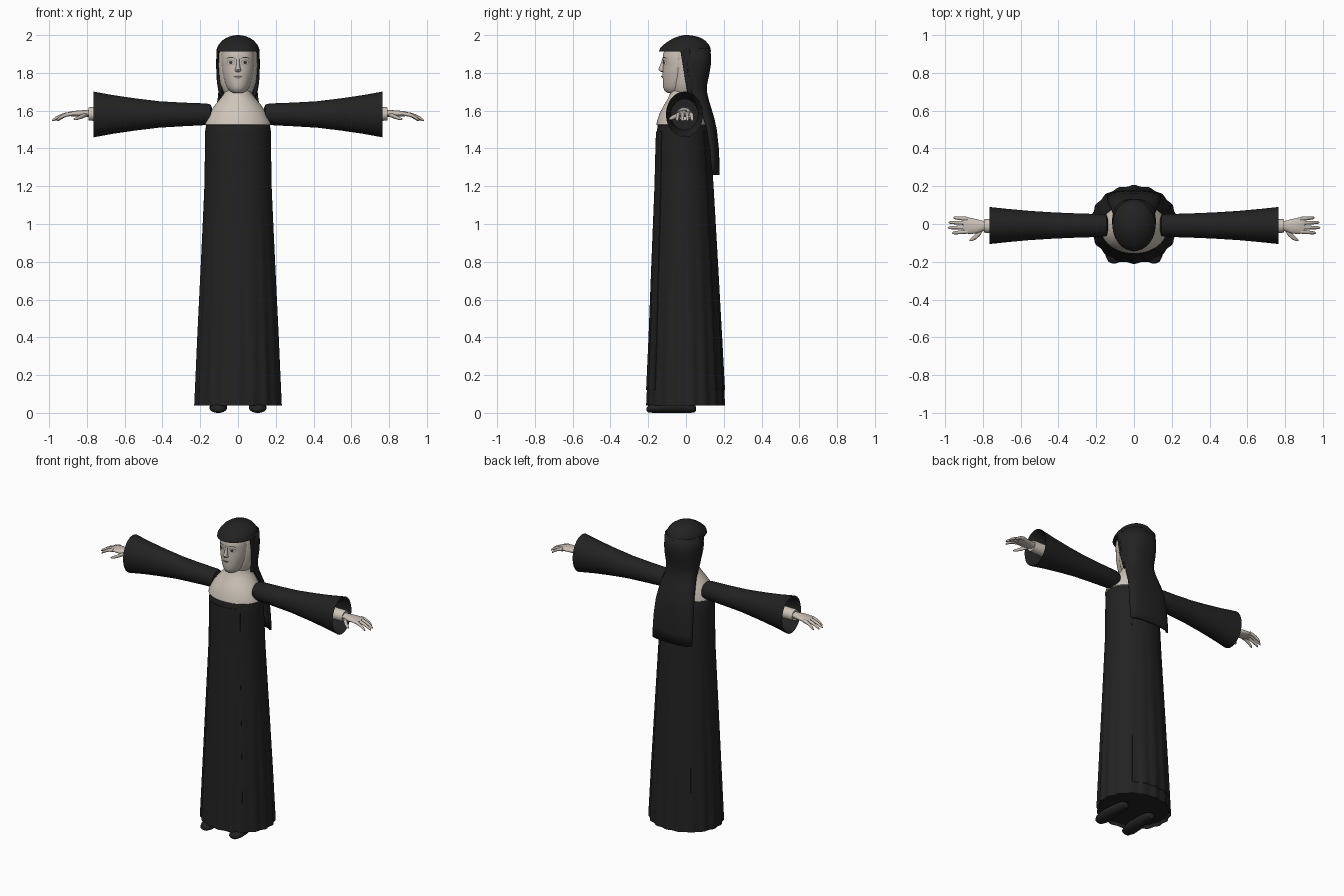
import bpy, bmesh, math
from mathutils import Vector
from mathutils.bvhtree import BVHTree

if "Cube" in bpy.data.objects:
    bpy.data.objects.remove(bpy.data.objects["Cube"])


def material(name, r, g, b):
    m = bpy.data.materials.new(name)
    m.use_nodes = True
    m.diffuse_color = (r, g, b, 1)
    shader = m.node_tree.nodes["Principled BSDF"]
    shader.inputs["Base Color"].default_value = (r, g, b, 1)
    shader.inputs["Roughness"].default_value = 0.8
    return m


BLACK = material("black cloth", .016, .016, .016)
LINEN = material("pale linen", .62, .56, .49)
SKIN = material("pale skin", .58, .52, .46)
WHITE = material("eye white", .7, .68, .64)
DARK = material("dark grey", .05, .045, .04)
LIP = material("lip grey", .3, .25, .22)


def skin_rings(name, rings, mat, closed=True, caps=(True, True), thick=0):
    """Join rows of points into a smooth surface, optionally thickened inward."""
    bm = bmesh.new()
    rows = [[bm.verts.new(p) for p in ring] for ring in rings]
    n = len(rows[0])
    for low, high in zip(rows, rows[1:]):
        for i in range(n if closed else n - 1):
            j = (i + 1) % n
            bm.faces.new((low[i], low[j], high[j], high[i]))
    for row, cap in zip((rows[0], rows[-1]), caps):
        if closed and cap:
            bm.faces.new(row)
    bmesh.ops.recalc_face_normals(bm, faces=bm.faces)
    mesh = bpy.data.meshes.new(name)
    bm.to_mesh(mesh)
    bm.free()
    mesh.materials.append(mat)
    mesh.shade_smooth()
    ob = bpy.data.objects.new(name, mesh)
    bpy.context.collection.objects.link(ob)
    if thick:
        shell = ob.modifiers.new("thickness", 'SOLIDIFY')
        shell.thickness = abs(thick)
        shell.offset = -1 if thick > 0 else 1
    split = ob.modifiers.new("sharp edges", 'EDGE_SPLIT')
    split.split_angle = math.radians(45)
    return ob


def loft(name, axis, stations, mat, n=24, side=1, **kw):
    """Ellipse rings along an axis: (position, centre a, centre b, radius a, radius b)."""
    rings = []
    for t, a, b, ra, rb in stations:
        ring = []
        for i in range(n):
            w = math.tau * i / n
            u, v = a + ra * math.cos(w), b + rb * math.sin(w)
            p = {'x': (t, u, v), 'y': (u, t, v), 'z': (u, v, t)}[axis]
            ring.append((p[0] * side, p[1], p[2]))
        rings.append(ring)
    return skin_rings(name, rings, mat, **kw)


def span(z, half, front, back):
    """Station on the z axis given half width and front and back y."""
    return (z, 0, (front + back) / 2, half, (back - front) / 2)


# Robe: flared, pleated towards the hem
ROBE = [(.04, .231, -.207, .203), (.4, .216, -.192, .185), (.8, .197, -.178, .164),
        (1.2, .178, -.163, .142), (1.4, .175, -.158, .128), (1.49, .174, -.155, .118),
        (1.53, .168, -.148, .105)]


def robe_point(z, a, grow=0):
    """Point on the robe; angle zero faces the front."""
    for p, q in zip(ROBE, ROBE[1:]):
        if z <= q[0]:
            break
    f = (z - p[0]) / (q[0] - p[0])
    half, front, back = (p[k] + (q[k] - p[k]) * f for k in (1, 2, 3))
    fold = 1 + .02 * max(0, 1 - z / 1.2) * math.cos(18 * a)
    cy, ry = (front + back) / 2, (back - front) / 2
    return ((half * fold + grow) * math.sin(a), cy - (ry * fold + grow) * math.cos(a), z)


N = 108
levels = [.04, .2, .4, .6, .8, 1, 1.2, 1.3, 1.4, 1.45, 1.49, 1.53]
robe_rings = [[robe_point(z, math.tau * i / N) for i in range(N)] for z in levels]
inner = [(x * .95, y * .95, .06) for x, y, z in robe_rings[0]]
skin_rings("robe", [inner] + robe_rings, BLACK)

# Long scapular panels front and back
for name, turn in (("front_scapular", 0), ("back_scapular", math.pi)):
    rows = []
    for z in [.12] + levels[1:-1]:
        reach = .68 - .02 * z
        rows.append([robe_point(z, turn + reach * (i / 12 - 1), .004) for i in range(25)])
    skin_rings(name, rows, BLACK, closed=False, thick=.003)

# Shoulder collar and neck
loft("collar", 'z', [span(*s) for s in (
    (1.52, .168, -.148, .104), (1.526, .176, -.157, .112), (1.55, .169, -.152, .11),
    (1.59, .15, -.138, .104), (1.63, .122, -.116, .095), (1.665, .093, -.095, .085),
    (1.69, .075, -.085, .08), (1.72, .066, -.078, .075))], LINEN, n=48)

# Linen coif framing the face
loft("coif", 'z', [span(*s) for s in (
    (1.68, .06, -.066, .07), (1.705, .08, -.075, .08), (1.75, .096, -.078, .09),
    (1.82, .105, -.078, .1), (1.88, .106, -.078, .1), (1.93, .1, -.078, .1))], LINEN, n=40)

# Face
face = loft("face", 'z', [span(*s) for s in (
    (1.693, .03, -.095, .0), (1.703, .046, -.112, .02), (1.725, .06, -.121, .04),
    (1.75, .07, -.122, .05), (1.785, .079, -.124, .05), (1.82, .085, -.123, .05),
    (1.85, .087, -.12, .05), (1.875, .088, -.124, .05), (1.9, .086, -.121, .05),
    (1.94, .078, -.105, .05))], SKIN, n=48)
loft("nose", 'z', [
    (1.804, 0, -.12, .008, .008), (1.809, 0, -.125, .015, .014), (1.818, 0, -.128, .015, .018),
    (1.835, 0, -.125, .01, .015), (1.86, 0, -.121, .008, .009), (1.88, 0, -.118, .008, .007)],
    SKIN, n=16)

bm = bmesh.new()
bm.from_mesh(face.data)
face_tree = BVHTree.FromBMesh(bm)
bm.free()


def face_plate(name, x, z, rx, rz, lift, mat, bend=0):
    """Thin oval that follows the face, optionally curved like a brow."""
    rings = []
    for s in (1, .6, .2):
        ring = []
        for i in range(20):
            w = math.tau * i / 20
            u = math.cos(w) * s
            px, pz = x + rx * u, z + rz * s * math.sin(w) - bend * u * u
            hit = face_tree.ray_cast(Vector((px, -1, pz)), Vector((0, 1, 0)))[0]
            ring.append((px, hit.y - lift * (1.3 - s * .3), pz))
        rings.append(ring)
    skin_rings(name, rings, mat, caps=(False, True))


for side, label in ((-1, "right"), (1, "left")):
    x = .038 * side
    face_plate(label + "_eyelid", x, 1.856, .021, .014, .0015, LIP)
    face_plate(label + "_eye", x, 1.855, .018, .0105, .003, WHITE)
    face_plate(label + "_iris", x, 1.855, .009, .009, .0045, DARK)
    face_plate(label + "_brow", x, 1.882, .024, .0025, .002, DARK, bend=.006)
face_plate("upper_lip", 0, 1.783, .024, .004, .004, LIP, bend=.002)
face_plate("lower_lip", 0, 1.775, .019, .005, .004, LIP, bend=-.003)
face_plate("mouth_line", 0, 1.7795, .024, .0012, .0065, DARK)

# Black cap with a brim over the forehead
cap = loft("veil_cap", 'z', [span(*s) for s in (
    (1.913, .108, -.13, .125), (1.914, .114, -.143, .132), (1.93, .112, -.137, .13),
    (1.95, .102, -.118, .12), (1.97, .085, -.09, .103), (1.985, .063, -.063, .08),
    (1.995, .037, -.035, .048), (2.0, .01, -.01, .014))], BLACK, n=48)

# Veil wrapping the back of the head and hanging behind the shoulders
veil = []
for z, half, front, back in (
        (1.26, .143, .14, .178), (1.33, .143, .132, .177), (1.4, .141, .126, .174),
        (1.5, .135, .11, .163), (1.56, .127, .092, .15), (1.61, .118, .07, .135),
        (1.66, .108, .045, .12), (1.7, .104, .03, .111), (1.74, .107, .02, .112),
        (1.79, .114, .01, .123), (1.85, .116, .005, .133), (1.93, .111, .005, .13)):
    row = []
    for i in range(33):
        w = math.pi * i / 32
        c, s = math.cos(w), math.sin(w)
        row.append((half * math.copysign(abs(c) ** .8, c), front + (back - front) * s ** .8, z))
    veil.append(row)
hanging = skin_rings("back_veil", veil, BLACK, closed=False)
hanging.data.flip_normals() if hanging.data.polygons[16].normal.y < 0 else None
shell = hanging.modifiers.new("thickness", 'SOLIDIFY')
shell.thickness, shell.offset = .014, -1
# Narrow black edging from the cap down each cheek
for side, label in ((-1, "right"), (1, "left")):
    loft(label + "_veil_edge", 'z', [
        (1.68, .088, .03, .012, .02), (1.75, .1, .02, .012, .022),
        (1.84, .108, .008, .008, .025), (1.92, .106, 0, .008, .03)], BLACK, n=16, side=side)

# Sleeves, hands and shoes, mirrored
for side, label in ((-1, "right"), (1, "left")):
    loft(label + "_sleeve", 'x', [
        (.138, -.008, 1.58, .035, .035), (.145, -.008, 1.58, .055, .052),
        (.165, -.008, 1.581, .06, .057), (.3, -.008, 1.58, .064, .063),
        (.42, -.008, 1.58, .069, .07), (.55, -.008, 1.58, .077, .086),
        (.66, -.008, 1.58, .087, .102), (.765, -.008, 1.58, .098, .121),
        (.757, -.008, 1.58, .09, .113), (.6, -.008, 1.58, .072, .082)],
        BLACK, n=40, side=side)
    loft(label + "_cuff", 'x', [
        (.59, -.01, 1.58, .04, .04), (.78, -.01, 1.583, .037, .036),
        (.792, -.01, 1.583, .035, .034), (.788, -.01, 1.583, .028, .027)],
        LINEN, side=side)
    loft(label + "_palm", 'x', [
        (.75, -.01, 1.585, .025, .02), (.8, -.01, 1.585, .027, .018),
        (.83, -.012, 1.584, .037, .018), (.865, -.01, 1.584, .043, .015),
        (.89, -.008, 1.583, .042, .012), (.905, -.008, 1.582, .035, .007)],
        SKIN, side=side)
    for finger, y, fan, tip in (("index", -.04, -.008, .962), ("middle", -.017, -.003, .985),
                                ("ring", .006, .002, .98), ("little", .027, .006, .955)):
        reach = tip - .88
        loft(f"{label}_{finger}_finger", 'x', [
            (.88 + reach * f, y + fan * f, 1.583 - .036 * f * f, r, r)
            for f, r in ((0, .011), (.3, .0105), (.55, .0095), (.8, .0085), (.95, .006), (1, .002))],
            SKIN, n=12, side=side)
    loft(label + "_thumb", 'x', [
        (.795, -.022, 1.578, .008, .008), (.815, -.045, 1.574, .017, .012),
        (.832, -.062, 1.567, .016, .011), (.85, -.076, 1.56, .012, .009),
        (.865, -.084, 1.556, .007, .006), (.87, -.086, 1.555, .002, .002)],
        SKIN, n=14, side=side)
    loft(label + "_shoe", 'y', [
        (-.208, .105, .018, .012, .009), (-.2, .105, .02, .03, .018),
        (-.17, .105, .023, .045, .023), (-.11, .104, .03, .047, .03),
        (-.04, .102, .032, .037, .032), (.02, .1, .028, .035, .028),
        (.045, .1, .024, .025, .022), (.053, .1, .022, .008, .01)],
        BLACK, n=24, side=side)
